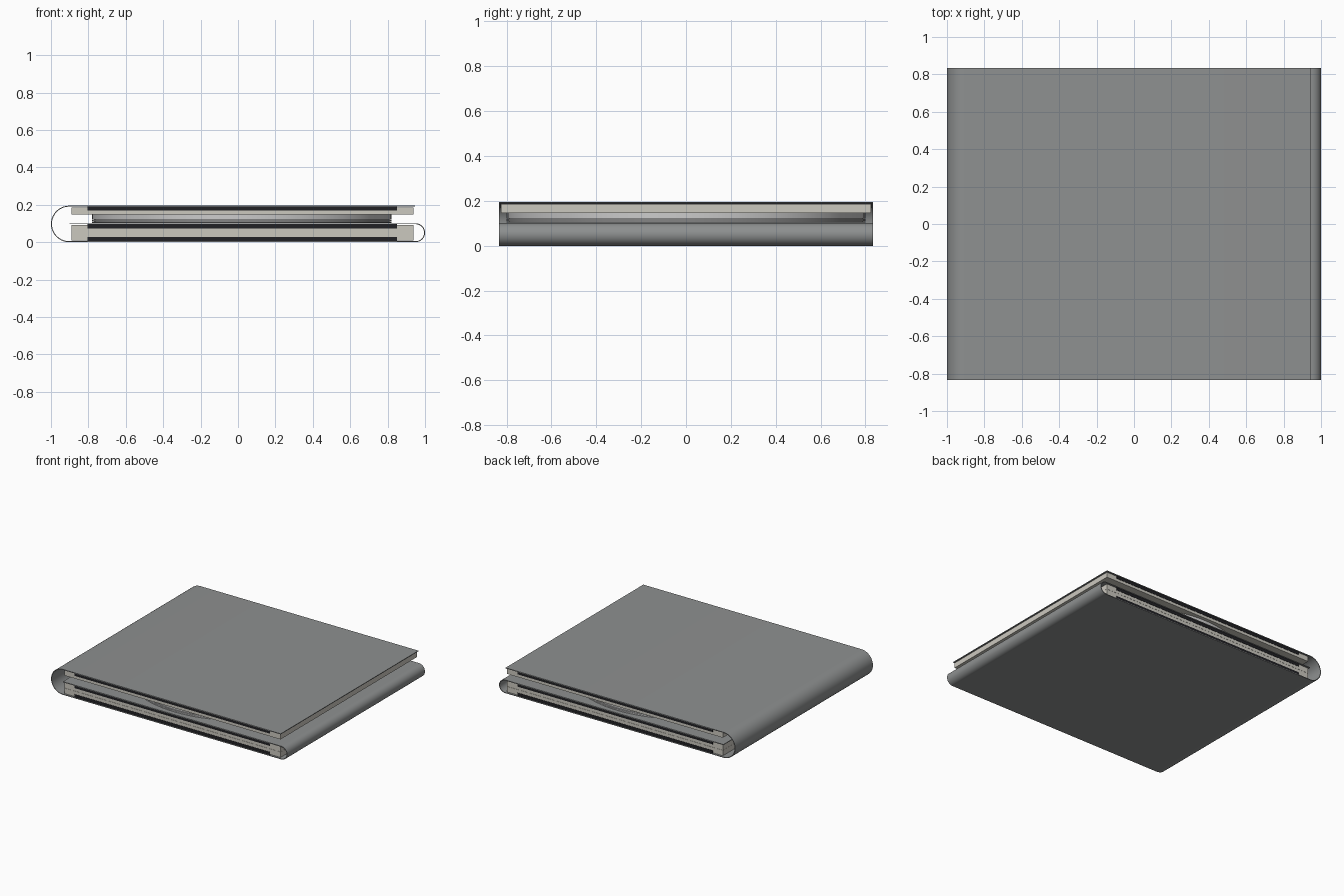
import bpy, bmesh, math
from mathutils import Vector

if "Cube" in bpy.data.objects:
    bpy.data.objects.remove(bpy.data.objects["Cube"])


def material(name, rgb):
    m = bpy.data.materials.new(name)
    m.diffuse_color = (*rgb, 1)
    m.use_nodes = True
    m.node_tree.nodes["Principled BSDF"].inputs["Base Color"].default_value = m.diffuse_color
    return m


CARD = material("grey_card", (0.27, 0.28, 0.28))
PLASTIC = material("warm_plastic", (0.6, 0.58, 0.52))
INK = material("dark_paper", (0.015, 0.015, 0.018))


def extrude_profile(name, pts, half_y, mat):
    """Close an x-z profile and extrude it along y."""
    bm = bmesh.new()
    face = bm.faces.new([bm.verts.new((x, -half_y, z)) for x, z in pts])
    res = bmesh.ops.extrude_face_region(bm, geom=[face])
    verts = [g for g in res["geom"] if isinstance(g, bmesh.types.BMVert)]
    bmesh.ops.translate(bm, verts=verts, vec=(0, 2 * half_y, 0))
    bmesh.ops.recalc_face_normals(bm, faces=bm.faces)
    me = bpy.data.meshes.new(name)
    bm.to_mesh(me)
    bm.free()
    ob = bpy.data.objects.new(name, me)
    bpy.context.collection.objects.link(ob)
    me.materials.append(mat)
    return ob


def smooth(ob):
    bpy.ops.object.select_all(action="DESELECT")
    ob.select_set(True)
    bpy.context.view_layer.objects.active = ob
    bpy.ops.object.shade_smooth_by_angle(angle=math.radians(35))


def arc(cx, cz, r, a0, a1, n=20):
    return [Vector((cx + r * math.cos(math.radians(a0 + (a1 - a0) * i / n)),
                    cz + r * math.sin(math.radians(a0 + (a1 - a0) * i / n))))
            for i in range(n + 1)]


# Folded card cover: top panel, left spine, bottom panel, right spine, middle panel
T = 0.0025
path = [Vector((0.945, 0.1925))]
path += arc(-0.9025, 0.0975, 0.095, 90, 270)
path += arc(0.9495, 0.0505, 0.048, -90, 90)
path += [Vector((-0.90, 0.0985))]
left, right = [], []
for i, p in enumerate(path):
    d = (path[min(i + 1, len(path) - 1)] - path[max(i - 1, 0)]).normalized()
    n = Vector((-d.y, d.x)) * T
    left.append(p + n)
    right.append(p - n)
smooth(extrude_profile("folded_cover", left + right[::-1], 0.833, CARD))


# Trays: slab with a shallow channel on the panel side that holds a dark insert
def tray(name, z_panel, z_open):
    s = 1 if z_panel > z_open else -1
    notch = z_panel - s * 0.018
    extrude_profile(name + "_tray", [
        (-0.89, z_open), (0.938, z_open), (0.938, z_panel), (0.85, z_panel),
        (0.85, notch), (-0.805, notch), (-0.805, z_panel), (-0.89, z_panel)],
        0.825, PLASTIC)
    out = z_panel + s * 0.004
    extrude_profile(name + "_insert", [
        (-0.805, notch), (0.85, notch), (0.85, out), (-0.805, out)], 0.827, INK)


tray("top", 0.186, 0.147)
tray("middle", 0.092, 0.0515)
tray("bottom", 0.009, 0.0505)


# Round disc holder and discs under the top tray
def disc(name, r, z0, z1):
    bpy.ops.mesh.primitive_cylinder_add(vertices=96, radius=r, depth=z1 - z0,
                                        location=(0.02, 0, (z0 + z1) / 2))
    ob = bpy.context.object
    ob.name = name
    smooth(ob)


disc("disc_holder", 0.80, 0.122, 0.147)
disc("holder_step", 0.79, 0.119, 0.122)
disc("upper_disc", 0.80, 0.111, 0.119)
disc("disc_gap", 0.79, 0.109, 0.111)
disc("lower_disc", 0.80, 0.103, 0.109)
